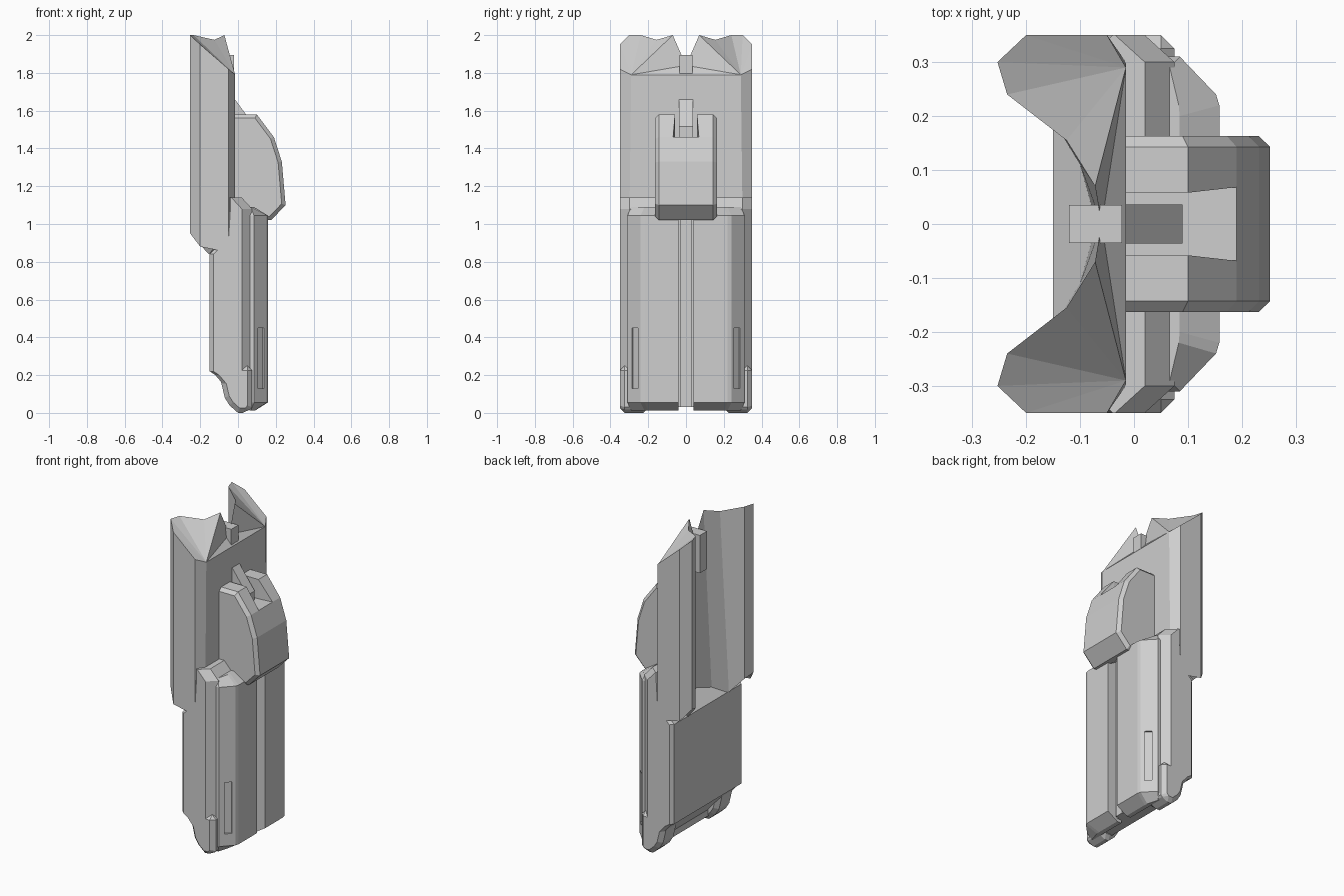
import bpy, bmesh, math
from mathutils import Matrix, Vector

old = bpy.data.objects.get("Cube")
if old:
    bpy.data.objects.remove(old)

grey = bpy.data.materials.new("hull_grey")
grey.use_nodes = True
grey.diffuse_color = (0.62, 0.62, 0.62, 1)
bsdf = next(n for n in grey.node_tree.nodes if n.type == 'BSDF_PRINCIPLED')
bsdf.inputs["Base Color"].default_value = grey.diffuse_color


def finish(name, bm):
    bmesh.ops.recalc_face_normals(bm, faces=bm.faces)
    mesh = bpy.data.meshes.new(name)
    bm.to_mesh(mesh)
    bm.free()
    mesh.materials.append(grey)
    ob = bpy.data.objects.new(name, mesh)
    bpy.context.collection.objects.link(ob)
    return ob


def loft(name, rings):
    """Skin a stack of equal-length rings and cap both ends."""
    bm = bmesh.new()
    rows = [[bm.verts.new(p) for p in ring] for ring in rings]
    n = len(rows[0])
    for a, b in zip(rows, rows[1:]):
        for i in range(n):
            j = (i + 1) % n
            bm.faces.new((a[i], a[j], b[j], b[i]))
    bm.faces.new(rows[0])
    bm.faces.new(rows[-1])
    return finish(name, bm)


def side_prism(name, profile, y0, y1):
    return loft(name, [[(x, y, z) for x, z in profile] for y in (y0, y1)])


def box(name, x0, x1, y, z0, z1):
    return side_prism(name, [(x0, z0), (x1, z0), (x1, z1), (x0, z1)], -y, y)


def bevel(ob, width):
    m = ob.modifiers.new("bevel", 'BEVEL')
    m.width = width
    m.segments = 1
    m.limit_method = 'ANGLE'
    m.angle_limit = math.radians(50)


def cut(ob, cutter):
    cutter.hide_render = True
    cutter.hide_viewport = True
    m = ob.modifiers.new("cut", 'BOOLEAN')
    m.object = cutter
    m.operation = 'DIFFERENCE'
    m.solver = 'EXACT'


def mirror_y(ob):
    m = ob.modifiers.new("mirror", 'MIRROR')
    m.use_axis = (False, True, False)


# Upper hull: channelled half shell with a faceted slanting crown
top = [(-.015, 0, 1.79), (-.015, .29, 1.79), (-.05, .35, 1.82),
       (-.2, .35, 1.95), (-.253, .3, 2), (-.235, .24, 2),
       (-.125, .155, 1.975), (-.072, .07, 2), (-.06, 0, 1.84)]
low = [(-.015, 0, 1), (-.015, .3, 1), (-.05, .35, .85),
       (-.2, .35, .88), (-.253, .3, .95), (-.235, .24, .93),
       (-.155, .2, .84), (-.1, .11, .87), (-.07, 0, .87)]
bm = bmesh.new()
tv = [bm.verts.new(p) for p in top]
lv = [bm.verts.new(p) for p in low]
for i in range(len(tv) - 1):
    bm.faces.new((lv[i], lv[i + 1], tv[i + 1], tv[i]))
for row in (tv, lv):
    ring = row[2:] + row[:1]
    for a, b in zip(ring, ring[1:]):
        bm.faces.new((row[1], a, b))
bmesh.ops.mirror(bm, geom=bm.verts[:] + bm.edges[:] + bm.faces[:],
                 matrix=Matrix.Identity(4), merge_dist=.0005, axis='Y')
finish("upper_hull", bm)


# Lower body: chamfered section lofted through height
def body_ring(z, back, front):
    half = [(back, .33), (back + .02, .35), (front - .055, .35), (front, .3)]
    pts = half + [(x, -y) for x, y in reversed(half)]
    return [(x, y, z) for x, y in pts]


levels = [(.03, -.01, .068), (.07, -.01, .075), (.2, -.12, .075), (.22, -.15, .075),
          (.84, -.15, .075), (.92, -.07, .075), (1.08, -.06, .075), (1.14, -.06, .02)]
loft("lower_body", [body_ring(*lv) for lv in levels])

# Rounded feet under the body
foot = side_prism("bottom_foot", [(-.11, .25), (-.07, .08), (-.045, .04), (0, 0),
                                  (.05, 0), (.075, .03), (.075, .25)], .2, .35)
bevel(foot, .025)
mirror_y(foot)

# Front plates with a recessed slot in each outer chamfer
section = [(.06, .04), (.158, .04), (.158, .22), (.152, .24), (.085, .31), (.06, .31)]
rings = []
for z, depth, inset in ((.012, .3, .02), (.055, 1, 0), (1.045, 1, 0), (1.09, .25, .02)):
    rings.append([(.06 + (x - .06) * depth, y - (inset if y > .1 else 0), z)
                  for x, y in section])
plate = loft("front_plate", rings)
slot = box("plate_slot_cutter", -.01, .01, .022, .13, .45)
slot.location = (.122, .271, 0)
slot.rotation_euler.z = math.radians(45)
cut(plate, slot)
mirror_y(plate)

# Rail in the groove between the plates
box("groove_rail", .06, .09, .045, .03, 1.08)
box("groove_rail_core", .06, .11, .028, .03, 1.07)

# Front housing with an open notch at its top
housing = side_prism("front_housing", [
    (-.03, 1.58), (.1, 1.58), (.19, 1.46), (.232, 1.33), (.252, 1.1),
    (.175, 1.02), (.14, 1.02), (-.03, 1.12)], -.163, .163)
bm = bmesh.new()
bm.from_mesh(housing.data)
long_edges = [e for e in bm.edges if abs(e.verts[0].co.y - e.verts[1].co.y) < .01
              and max(v.co.x for v in e.verts) > 0]
bmesh.ops.bevel(bm, geom=long_edges, offset=.02, segments=1, affect='EDGES')
bm.to_mesh(housing.data)
bm.free()
notch = loft("housing_notch_cutter", [
    [(-.1, -.058, z), (.1, -.058, z), (.25, -.075, z),
     (.25, .075, z), (.1, .058, z), (-.1, .058, z)] for z in (1.46, 1.7)])
cut(housing, notch)

# Wedge fin standing in the notch, and the sight block in the crown
side_prism("notch_fin", [(-.02, 1.665), (.09, 1.515), (.09, 1.45), (-.02, 1.45)],
           -.036, .036)
box("crown_block", -.12, -.022, .035, 1.66, 1.895)
